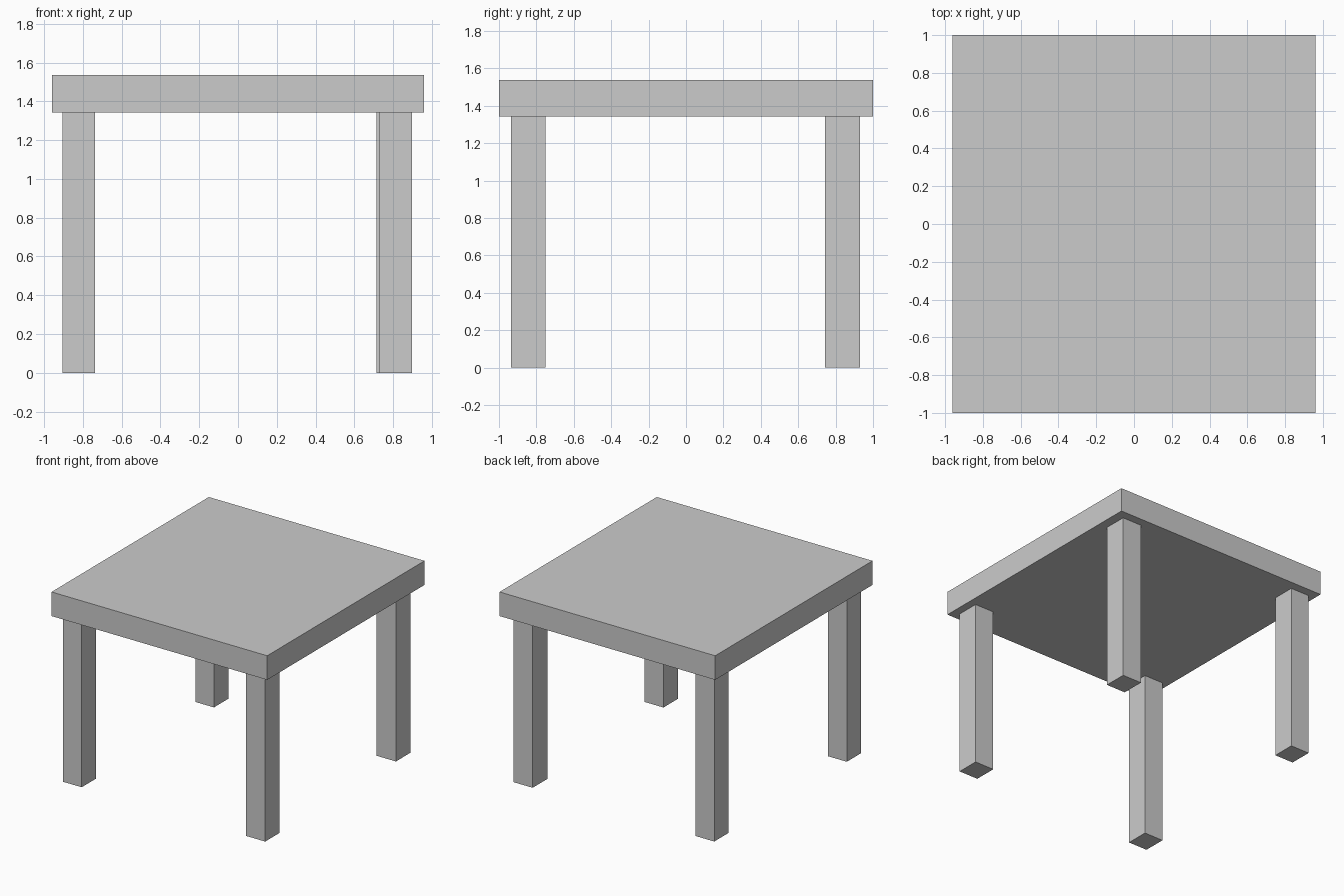
import bpy
from mathutils import Vector

if "Cube" in bpy.data.objects:
    bpy.data.objects.remove(bpy.data.objects["Cube"])


def box(name, lo, hi):
    """Add a flat-faced box spanning two opposite corners."""
    lo, hi = Vector(lo), Vector(hi)
    bpy.ops.mesh.primitive_cube_add(size=1, location=(lo + hi) / 2)
    obj = bpy.context.object
    obj.name = name
    obj.scale = hi - lo
    bpy.ops.object.transform_apply(location=False, rotation=False, scale=True)
    return obj


UNDERSIDE, TOP = 1.343, 1.537

# Thick slab top
box("table_top", (-0.96, -1.0, UNDERSIDE), (0.96, 1.0, TOP))

# Square legs: x range, y range (the back right leg sits slightly inward)
legs = {
    "front_left_leg": ((-0.905, -0.737), (-0.935, -0.752)),
    "front_right_leg": ((0.727, 0.897), (-0.935, -0.752)),
    "back_left_leg": ((-0.903, -0.737), (0.747, 0.93)),
    "back_right_leg": ((0.714, 0.885), (0.744, 0.93)),
}
for name, ((x0, x1), (y0, y1)) in legs.items():
    box(name, (x0, y0, 0), (x1, y1, UNDERSIDE))
